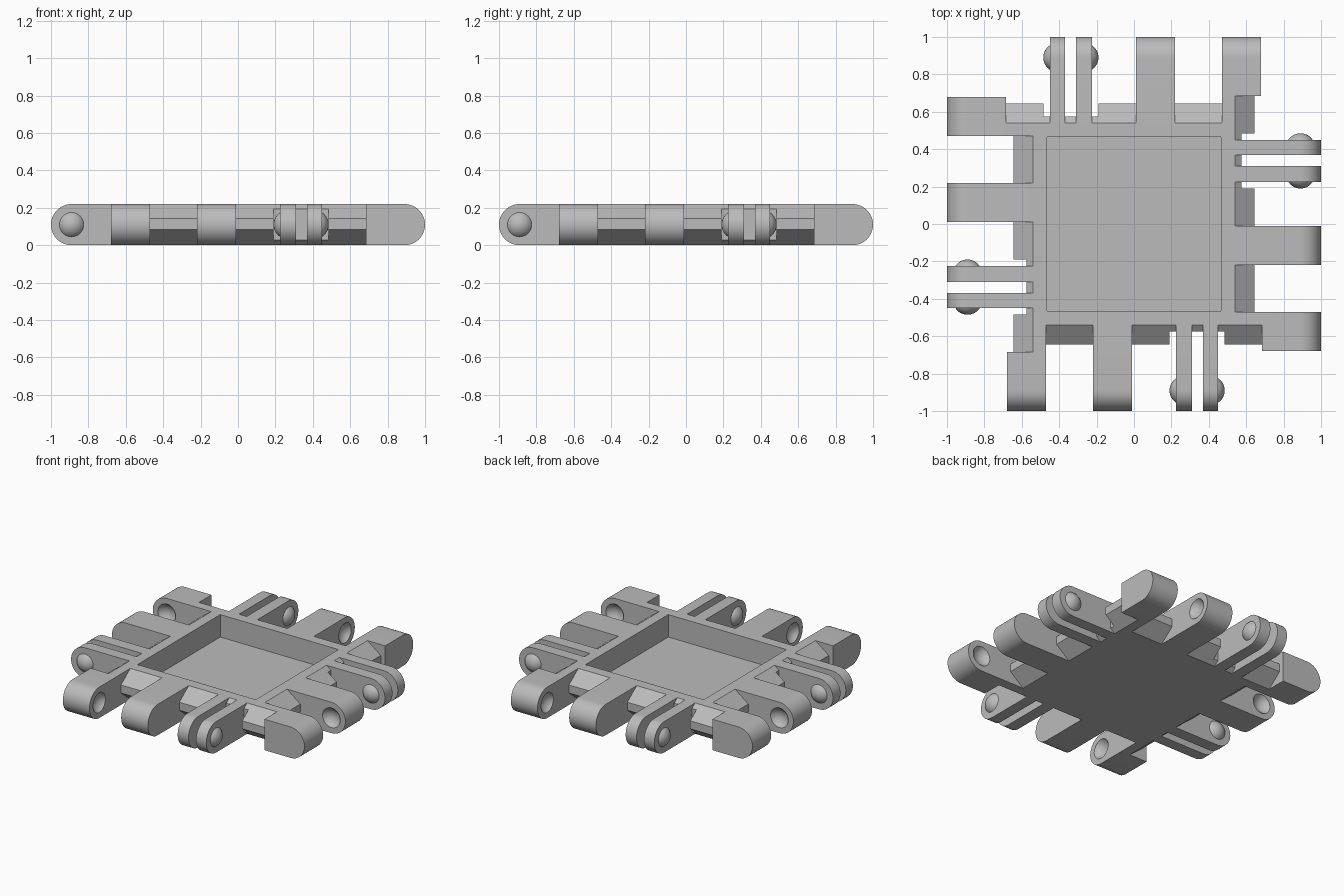
import bpy, bmesh, math
from mathutils import Vector, Matrix

if "Cube" in bpy.data.objects:
    bpy.data.objects.remove(bpy.data.objects["Cube"])

H = 0.22             # overall thickness
MID = H / 2
HALF = 0.54          # half width of the body
TIP = 1.0            # reach of the fingers
PIVOT = TIP - MID    # hinge axis distance
KNOB_R, KNOB_OUT = 0.078, 0.035

gray = bpy.data.materials.new("light gray")
gray.use_nodes = True
color = (0.5, 0.5, 0.5, 1)
gray.diffuse_color = color
gray.node_tree.nodes["Principled BSDF"].inputs["Base Color"].default_value = color


def make_object(name, bm):
    bmesh.ops.recalc_face_normals(bm, faces=bm.faces)
    mesh = bpy.data.meshes.new(name)
    bm.to_mesh(mesh)
    bm.free()
    mesh.materials.append(gray)
    obj = bpy.data.objects.new(name, mesh)
    bpy.context.collection.objects.link(obj)
    return obj


def activate(obj):
    bpy.ops.object.select_all(action='DESELECT')
    obj.select_set(True)
    bpy.context.view_layer.objects.active = obj


def extrude_x(name, profile, x0, x1):
    """Extrude a (y, z) outline from x0 to x1."""
    bm = bmesh.new()
    face = bm.faces.new([bm.verts.new((x0, y, z)) for y, z in profile])
    new = bmesh.ops.extrude_face_region(bm, geom=[face])["geom"]
    verts = [v for v in new if isinstance(v, bmesh.types.BMVert)]
    bmesh.ops.translate(bm, verts=verts, vec=(x1 - x0, 0, 0))
    return make_object(name, bm)


def finger_profile(start):
    """Bar from y = -start to a fully rounded tip."""
    n = 24
    arc = [(-PIVOT - MID * math.sin(math.pi * i / n),
            MID + MID * math.cos(math.pi * i / n)) for i in range(n + 1)]
    return [(-start, H)] + arc + [(-start, 0)]


def sphere(x, radius):
    bm = bmesh.new()
    place = Matrix.Translation((x, -PIVOT, MID)) @ Matrix.Rotation(math.pi / 2, 4, 'Y')
    bmesh.ops.create_uvsphere(bm, u_segments=32, v_segments=24, radius=radius, matrix=place)
    return bm


def knob(name, x, side):
    """Spherical cap standing out of a prong face."""
    bm = sphere(x + side * (KNOB_OUT - KNOB_R), KNOB_R)
    bmesh.ops.bisect_plane(bm, geom=bm.verts[:] + bm.edges[:] + bm.faces[:],
                           plane_co=(x - side * 0.003, 0, 0),
                           plane_no=Vector((side, 0, 0)), clear_inner=True)
    return make_object(name, bm)


def cut_socket(obj, x, side):
    """Spherical dimple sunk into a finger face."""
    r = KNOB_R + 0.004
    cutter = make_object("socket_cutter", sphere(x + side * (r - KNOB_OUT - 0.004), r))
    cutter.hide_render = True
    mod = obj.modifiers.new("socket", 'BOOLEAN')
    mod.operation = 'DIFFERENCE'
    mod.solver = 'EXACT'
    mod.object = cutter
    activate(obj)
    bpy.ops.object.modifier_apply(modifier=mod.name)
    bpy.data.objects.remove(cutter)


# Square body with a shallow tray in its top
bm = bmesh.new()
bmesh.ops.create_cube(bm, size=1, matrix=Matrix.Translation((0, 0, MID))
                      @ Matrix.Diagonal((2 * HALF, 2 * HALF, H, 1)))
top = max(bm.faces, key=lambda f: f.calc_center_median().z)
bmesh.ops.inset_region(bm, faces=[top], thickness=0.105)
floor = bmesh.ops.extrude_discrete_faces(bm, faces=[top])["faces"][0]
bmesh.ops.translate(bm, verts=floor.verts, vec=(0, 0, -0.16))
make_object("tray_body", bm)

parts = []

# Corner finger, with a narrow root beside the neighbouring ramp
corner = extrude_x("corner_finger", finger_profile(0.685), -0.68, -0.47)
cut_socket(corner, -0.47, 1)
root = [(-HALF, 0), (-HALF, H), (-0.685, H), (-0.685, 0)]
parts += [corner, extrude_x("corner_finger_root", root, -HALF, -0.47)]

# Middle finger
middle = extrude_x("middle_finger", finger_profile(HALF), -0.22, -0.01)
cut_socket(middle, -0.22, -1)
parts.append(middle)

# Paired prongs with knobs
parts.append(extrude_x("inner_prong", finger_profile(HALF), 0.225, 0.31))
parts.append(extrude_x("outer_prong", finger_profile(HALF), 0.37, 0.45))
parts.append(knob("inner_knob", 0.225, -1))
parts.append(knob("outer_knob", 0.45, 1))

# Bevelled ramps between the fingers, cut back around the prongs
ramp = [(-HALF, 0), (-HALF, H), (-0.645, 0.142), (-0.645, 0.085)]
relief = [(-HALF, 0), (-HALF, H), (-0.575, 0.194), (-0.575, 0.028)]
for x0, x1 in ((-0.47, -0.22), (-0.01, 0.19), (0.485, 0.685)):
    parts.append(extrude_x("edge_ramp", ramp, x0, x1))
parts.append(extrude_x("prong_relief", relief, 0.19, 0.485))

# Smooth the round surfaces, then repeat the side around the body
for part in parts:
    activate(part)
    bpy.ops.object.shade_smooth_by_angle(angle=math.radians(30))
    for turn in range(1, 4):
        copy = part.copy()
        copy.rotation_euler.z = turn * math.pi / 2
        bpy.context.collection.objects.link(copy)
